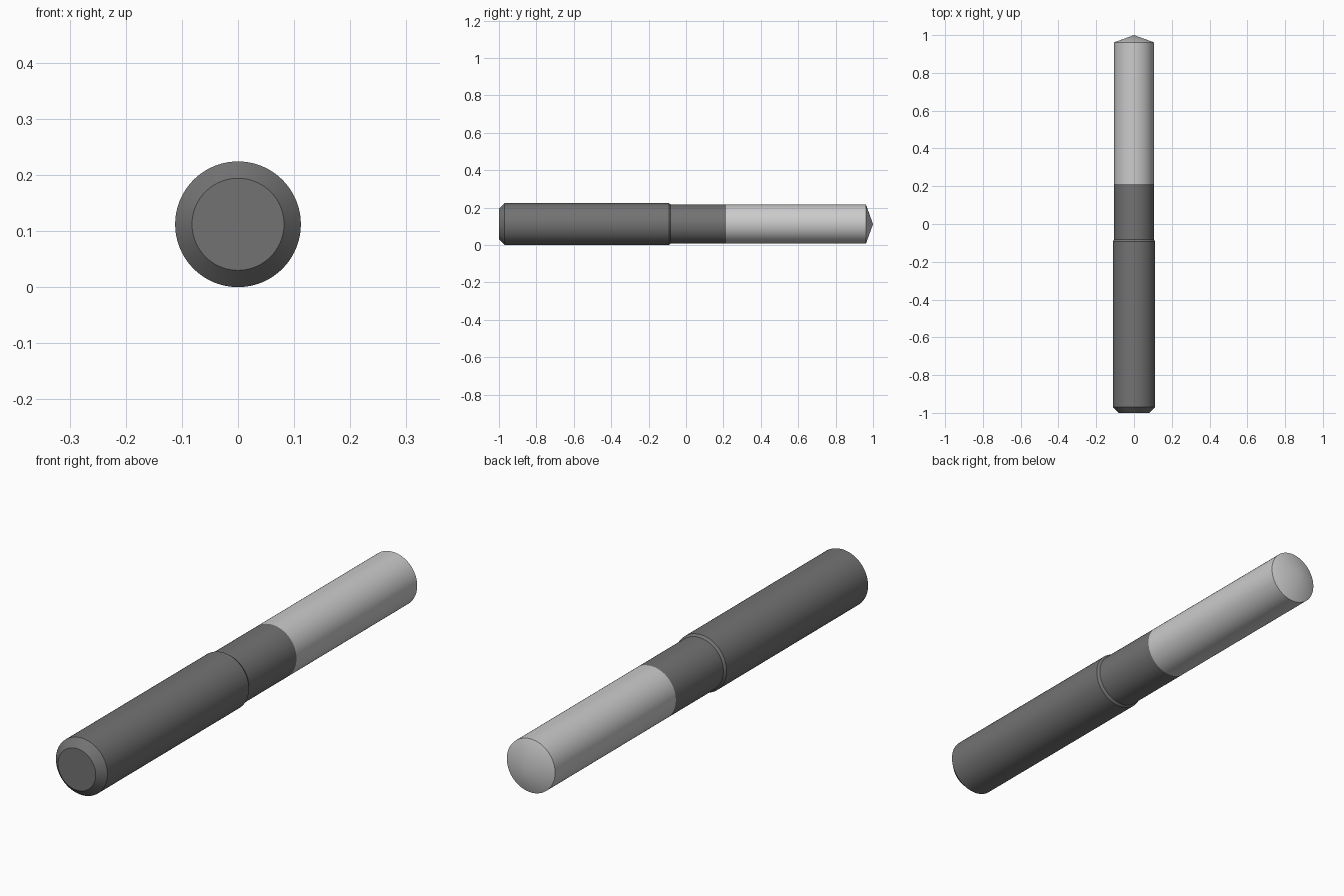
import bpy, bmesh
from math import sin, cos, tau

if "Cube" in bpy.data.objects:
    bpy.data.objects.remove(bpy.data.objects["Cube"])

SIDES = 96
AXIS_Z = 0.112


def grey(name, v):
    m = bpy.data.materials.new(name)
    m.diffuse_color = (v, v, v, 1)
    m.use_nodes = True
    m.node_tree.nodes["Principled BSDF"].inputs["Base Color"].default_value = m.diffuse_color
    return m


def turned(name, profile, mat):
    """Revolve (y, radius) points about the long axis; radius 0 makes a pole."""
    bm = bmesh.new()
    rings = []
    for y, r in profile:
        n = SIDES if r > 0 else 1
        rings.append([bm.verts.new((r * cos(tau * i / SIDES), y, r * sin(tau * i / SIDES)))
                      for i in range(n)])
    for a, b in zip(rings, rings[1:]):
        for i in range(SIDES):
            j = (i + 1) % SIDES
            loop = [a[i % len(a)], a[j % len(a)], b[j % len(b)], b[i % len(b)]]
            bm.faces.new(list(dict.fromkeys(loop)))
    bmesh.ops.recalc_face_normals(bm, faces=bm.faces)
    # an open profile still has to face outward
    f = max(bm.faces, key=lambda f: f.calc_area())
    c = f.calc_center_median()
    if f.normal.x * c.x + f.normal.z * c.z < 0:
        bmesh.ops.reverse_faces(bm, faces=bm.faces)
    me = bpy.data.meshes.new(name)
    bm.to_mesh(me)
    bm.free()
    me.materials.append(mat)
    ob = bpy.data.objects.new(name, me)
    ob.location.z = AXIS_Z
    bpy.context.collection.objects.link(ob)
    bpy.ops.object.select_all(action='DESELECT')
    ob.select_set(True)
    bpy.context.view_layer.objects.active = ob
    bpy.ops.object.shade_smooth_by_angle(angle=0.26)


# Shank: chamfered end, thick grip, small tapered step, slimmer neck
turned("shank", [(-1, 0), (-1, 0.082), (-0.97, 0.112), (-0.092, 0.112),
                 (-0.082, 0.105), (0.213, 0.105)], grey("dark_grey", 0.17))

# Cutting section: plain cylinder with a shallow conical point
turned("cutting_section", [(0.213, 0.105), (0.962, 0.105), (1, 0)],
       grey("light_grey", 0.53))
